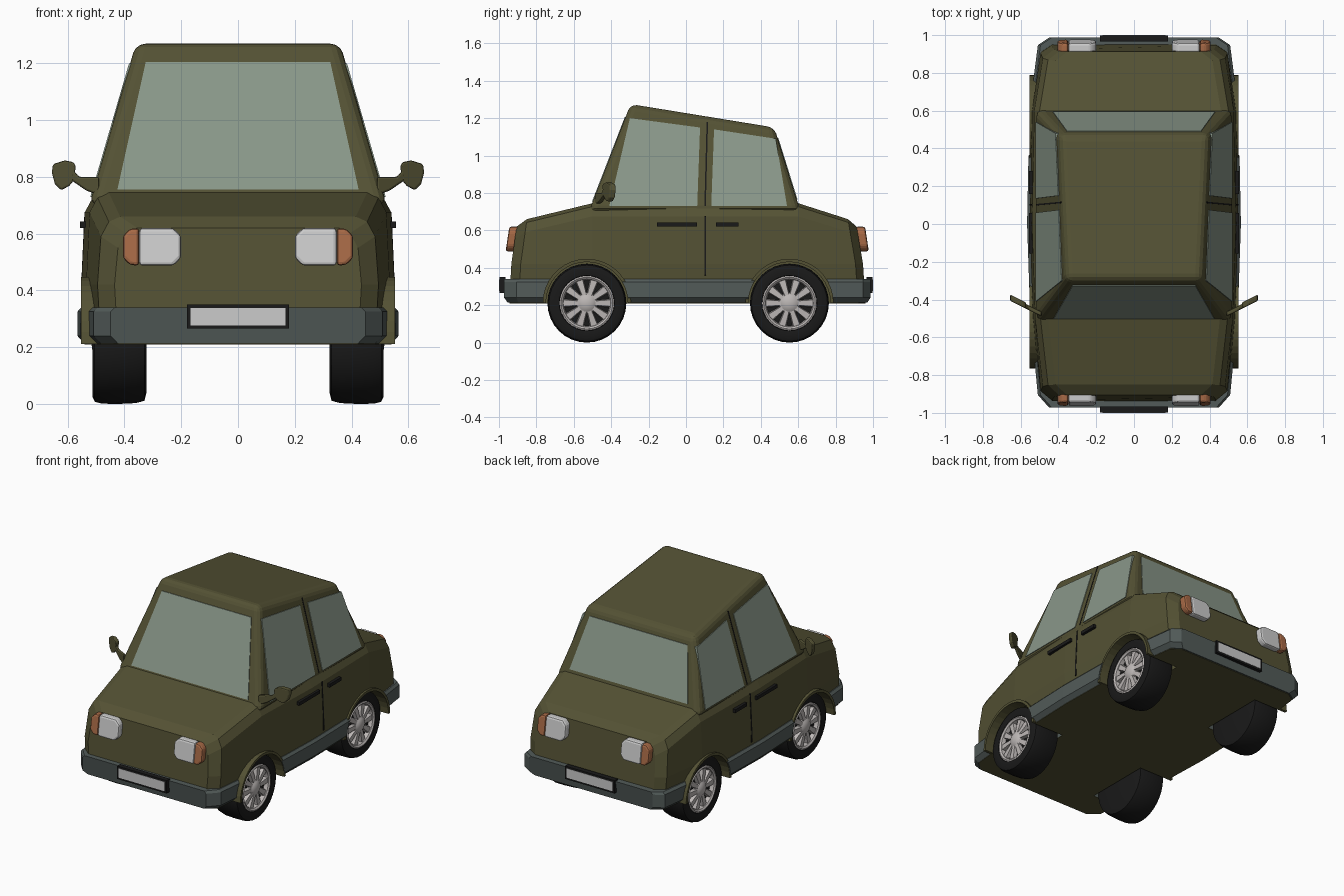
import bpy, bmesh, math
from mathutils import Vector

if "Cube" in bpy.data.objects:
    bpy.data.objects.remove(bpy.data.objects["Cube"])


def mat(name, r, g, b):
    m = bpy.data.materials.new(name)
    m.diffuse_color = (r, g, b, 1)
    m.use_nodes = True
    m.node_tree.nodes["Principled BSDF"].inputs["Base Color"].default_value = m.diffuse_color
    return m


OLIVE = mat("olive_paint", .088, .083, .034)
GLASS = mat("glass", .25, .31, .25)
TRIM = mat("grey_trim", .085, .105, .1)
BLACK = mat("black_rubber", .01, .01, .01)
ORANGE = mat("orange_lens", .38, .14, .06)
WHITE = mat("clear_lens", .6, .6, .6)
METAL = mat("wheel_metal", .5, .47, .46)


def finish(name, bm, material, smooth=False, bevel=0, segs=2):
    bmesh.ops.recalc_face_normals(bm, faces=bm.faces)
    me = bpy.data.meshes.new(name)
    bm.to_mesh(me)
    bm.free()
    ob = bpy.data.objects.new(name, me)
    bpy.context.collection.objects.link(ob)
    me.materials.append(material)
    if bevel:
        b = ob.modifiers.new("bevel", 'BEVEL')
        b.width, b.segments, b.limit_method = bevel, segs, 'ANGLE'
    if smooth:
        bpy.ops.object.select_all(action='DESELECT')
        ob.select_set(True)
        bpy.context.view_layer.objects.active = ob
        bpy.ops.object.shade_smooth_by_angle(angle=math.radians(35))
    return ob


def slab(name, pts, depth, material, bevel=0, both=False):
    """Polygon pushed along a depth vector; optionally mirrored to the other side."""
    for s in ((1, -1) if both else (1,)):
        bm = bmesh.new()
        flip = Vector((s, 1, 1))
        front = [bm.verts.new(Vector(p) * flip) for p in pts]
        back = [bm.verts.new((Vector(p) + Vector(depth)) * flip) for p in pts]
        bm.faces.new(front)
        bm.faces.new(back[::-1])
        n = len(pts)
        for i in range(n):
            j = (i + 1) % n
            bm.faces.new((front[i], back[i], back[j], front[j]))
        tag = ("_left" if s > 0 else "_right") if both else ""
        finish(name + tag, bm, material, bevel=bevel)


def loft(name, rings, material):
    bm = bmesh.new()
    vs = [[bm.verts.new(p) for p in r] for r in rings]
    n = len(vs[0])
    for a, b in zip(vs, vs[1:]):
        for i in range(n):
            bm.faces.new((a[i], a[(i + 1) % n], b[(i + 1) % n], b[i]))
    bm.faces.new(vs[0])
    bm.faces.new(vs[-1][::-1])
    return finish(name, bm, material)


def lathe(name, profile, cx, cy, cz, side, material, steps=32):
    """Spin (radius, x) points about the axle."""
    bm = bmesh.new()
    vs = [bm.verts.new((x, 0, r)) for r, x in profile]
    es = [bm.edges.new(p) for p in zip(vs, vs[1:])]
    bmesh.ops.spin(bm, geom=vs + es, cent=(0, 0, 0), axis=(1, 0, 0),
                   angle=2 * math.pi, steps=steps)
    bmesh.ops.remove_doubles(bm, verts=bm.verts, dist=1e-4)
    for v in bm.verts:
        v.co = Vector((side * (cx + v.co.x), cy + v.co.y, cz + v.co.z))
    return finish(name, bm, material, smooth=True)


# Lower body and bumper band: (y at z=.34, half width, top z, end lean)
stations = [(-.945, .435, .62, .14), (-.895, .495, .66, .14), (-.50, .535, .745, 0),
            (0, .552, .745, 0), (.60, .54, .745, 0), (.92, .495, .66, -.17),
            (.96, .435, .62, -.17)]
body_rings, band_rings = [], []
for y, w, zt, lean in stations:
    half = [(w - .012, .21), (w, .42), (w - .012, zt - .07), (w - .04, zt - .018), (w - .08, zt)]
    full = half + [(-x, z) for x, z in half[::-1]]
    body_rings.append([(x, y + lean * max(0, z - .34), z) for x, z in full])
    g = .014
    half = [(w - .012, .213), (w + g, .24), (w + g, .325), (w, .34)]
    full = half + [(-x, z) for x, z in half[::-1]]
    end = math.copysign(.027 if abs(y) > .9 else .01, y) if lean else 0
    band_rings.append([(x, y + end * (.3 if z < .22 else 1), z) for x, z in full])
body = loft("lower_body", body_rings, OLIVE)
band = loft("bumper_and_sill_band", band_rings, TRIM)

# Wheel wells cut from body and band
WHEELS = [("front", -.53), ("rear", .553)]
bm = bmesh.new()
for _, y in WHEELS:
    for s in (1, -1):
        cyl = bmesh.ops.create_cone(bm, cap_ends=True, segments=40, radius1=.222,
                                    radius2=.222, depth=.4)["verts"]
        for v in cyl:
            v.co = Vector((s * .51 + v.co.z, y + v.co.x, .212 + v.co.y))
cutter = finish("wheel_well_cutter", bm, OLIVE)
cutter.hide_render = True
for ob in (body, band):
    b = ob.modifiers.new("wells", 'BOOLEAN')
    b.object, b.operation, b.solver = cutter, 'DIFFERENCE', 'EXACT'
    bpy.context.view_layer.objects.active = ob
    bpy.ops.object.modifier_apply(modifier=b.name)
bpy.data.objects.remove(cutter)

# Cabin: sloped block with rounded edges
def side_x(z):
    return .525 - .29 * (z - .70)


def front_y(z):
    return -.50 + .388 * (z - .75)


def rear_y(z):
    return .597 - .312 * (z - .75)


bm = bmesh.new()
low, high = [], []
for sx, fy, zl, zh in ((-1, front_y, .70, 1.275), (1, front_y, .70, 1.275),
                       (1, rear_y, .70, 1.15), (-1, rear_y, .70, 1.15)):
    low.append(bm.verts.new((sx * side_x(zl), fy(zl), zl)))
    high.append(bm.verts.new((sx * side_x(zh), fy(zh), zh)))
bm.faces.new(low)
bm.faces.new(high)
for i in range(4):
    j = (i + 1) % 4
    bm.faces.new((low[i], low[j], high[j], high[i]))
finish("cabin", bm, OLIVE, bevel=.035, segs=3)

# Windows
def side_panel(name, yz, material, out=.004):
    slab(name, [(side_x(z) + out, y, z) for y, z in yz], (-.02, 0, 0), material, both=True)


side_panel("front_door_window", [(-.41, .73), (.06, .73), (.075, 1.15), (-.30, 1.20)], GLASS)
side_panel("rear_door_window", [(.135, .73), (.54, .73), (.48, 1.09), (.15, 1.14)], GLASS)
side_panel("pillar_seam", [(.098, .73), (.106, .73), (.118, 1.18), (.110, 1.18)], BLACK, .002)
slab("windscreen", [(x, front_y(z) - .004, z) for x, z in
                    ((-.425, .755), (.425, .755), (.325, 1.205), (-.325, 1.205))],
     (0, .02, 0), GLASS)
slab("rear_window", [(x, rear_y(z) + .004, z) for x, z in
                     ((-.43, .765), (.43, .765), (.355, 1.095), (-.355, 1.095))],
     (0, -.02, 0), GLASS)

# Door seam and handles
slab("door_seam", [(.50, .099, .35), (.5525, .099, .36), (.5525, .099, .42), (.541, .099, .675),
                   (.50, .099, .70)], (0, .008, 0), BLACK, both=True)
for nm, y0, y1 in (("front_door_handle", -.155, .058), ("rear_door_handle", .16, .28)):
    slab(nm, [(.53, y0, .62), (.53, y1, .62), (.53, y1, .642), (.53, y0, .642)],
         (.026, 0, 0), BLACK, both=True)

# Wheel arch flares
arc = [math.pi * i / 18 for i in range(19)]
for nm, y in WHEELS:
    ring = [(r, a) for r, angles in ((.236, arc), (.219, arc[::-1])) for a in angles]
    slab(nm + "_arch_flare", [(.47, y + r * math.cos(a), .212 + r * math.sin(a)) for r, a in ring],
         (.083, 0, 0), OLIVE, both=True)

# Lamps, same layout front and rear
for nm, s, y0 in (("front", -1, -.905), ("rear", 1, .918)):
    for lens, m, xz in (
        ("lamp", WHITE, ((.20, .515), (.228, .487), (.348, .487), (.348, .62), (.228, .62), (.20, .592))),
        ("indicator", ORANGE, ((.348, .487), (.382, .49), (.406, .515), (.406, .592), (.382, .617), (.348, .62)))):
        slab(f"{nm}_{lens}", [(x, y0 - s * .15 * (z - .55), z) for x, z in xz],
             (0, s * .05, 0), m, bevel=.012, both=True)

# Number plates
for nm, s in (("front", -1), ("rear", 1)):
    for part, w, z0, z1, y0, d, m in (("plate_frame", .18, .265, .35, .965, .033, BLACK),
                                      ("plate", .167, .277, .338, .98, .02, WHITE)):
        slab(f"{nm}_{part}", [(-w, s * y0, z0), (w, s * y0, z0), (w, s * y0, z1), (-w, s * y0, z1)],
             (0, s * d, 0), m)

# Door mirrors
def mirror_part(name, xz, thick):
    slab(name, [(x, -.485 + (x - .5) * .5, z) for x, z in xz], (0, thick, 0), OLIVE,
         bevel=.007, both=True)


mirror_part("mirror_arm", ((.49, .735), (.535, .752), (.59, .79), (.585, .83), (.56, .80), (.49, .80)), .025)
mirror_part("mirror_head", ((.58, .785), (.595, .768), (.623, .753), (.645, .775), (.656, .815),
                            (.652, .845), (.61, .858), (.58, .852), (.571, .838)), .034)

# Wheels: tyre, rim, hub and ten spokes
for nm, y in WHEELS:
    for s, tag in ((1, "left"), (-1, "right")):
        at = (0, y, .211, s)
        lathe(f"{nm}_{tag}_tyre", [(0, .325), (.17, .322), (.2, .33), (.208, .36), (.211, .42),
                                   (.21, .48), (.203, .505), (.185, .513), (.148, .508),
                                   (.143, .475), (0, .475)], *at, BLACK)
        lathe(f"{nm}_{tag}_rim", [(.146, .48), (.146, .507), (.138, .511), (.128, .503),
                                  (.122, .478)], *at, METAL)
        lathe(f"{nm}_{tag}_hub", [(.058, .476), (.054, .495), (.038, .508), (.018, .514),
                                  (0, .516)], *at, METAL, 20)
        bm = bmesh.new()
        for k in range(10):
            a = 2 * math.pi * k / 10
            u, t = Vector((0, math.cos(a), math.sin(a))), Vector((0, -math.sin(a), math.cos(a)))
            v = [bm.verts.new(Vector((s * (x + dx), y, .211)) + u * r + t * w * e)
                 for x, grow in ((.474, 1.3), (.497, 1))
                 for r, w, dx, e in ((.04, .011 * grow, .005, -1), (.132, .018 * grow, 0, -1),
                                     (.132, .018 * grow, 0, 1), (.04, .011 * grow, .005, 1))]
            for f in ((0, 1, 2, 3), (4, 5, 6, 7), (0, 1, 5, 4), (1, 2, 6, 5), (2, 3, 7, 6), (3, 0, 4, 7)):
                bm.faces.new([v[i] for i in f])
        finish(f"{nm}_{tag}_spokes", bm, METAL)
